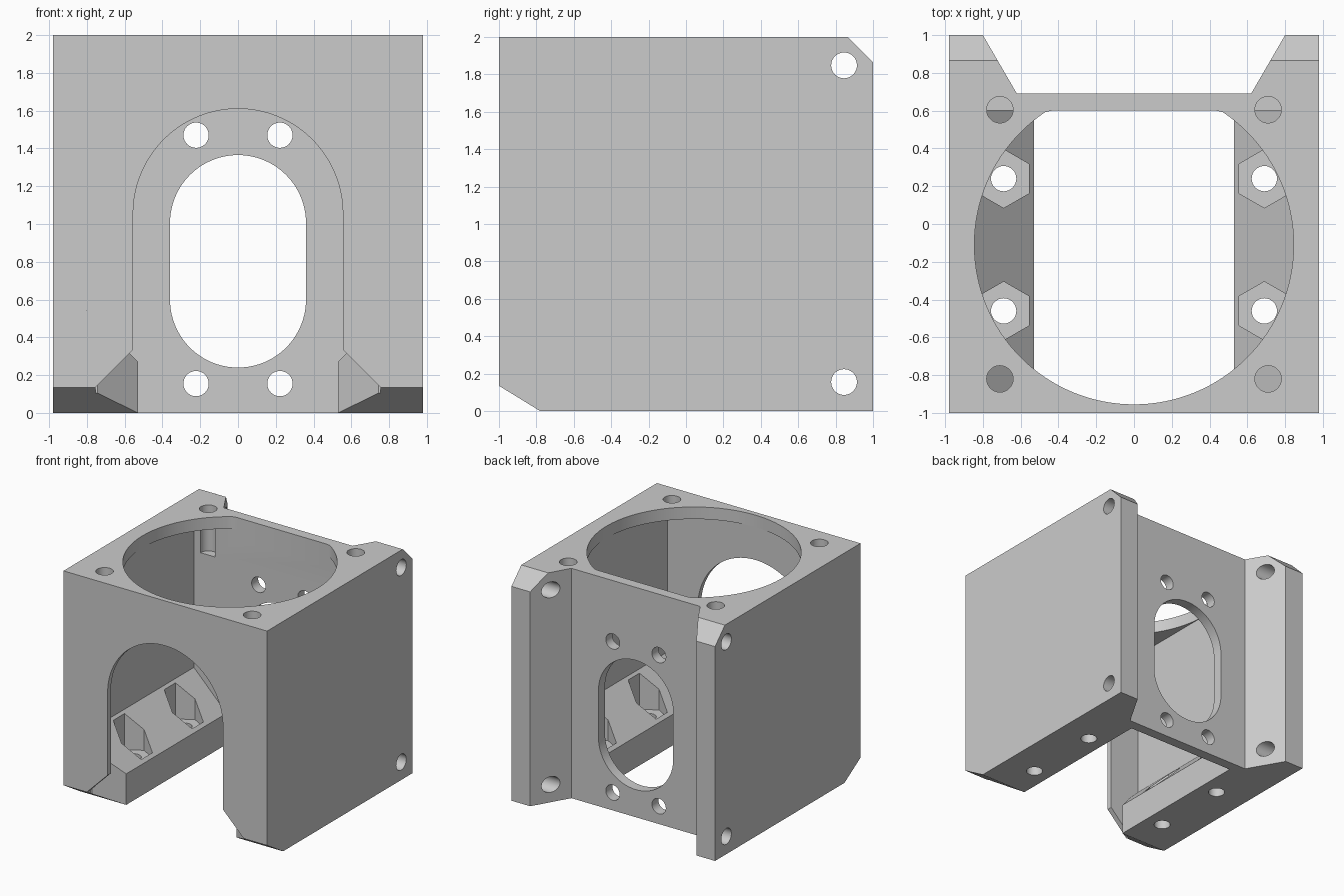
import bpy
import bmesh
from math import cos, sin, pi, radians
from mathutils import Vector

if "Cube" in bpy.data.objects:
    bpy.data.objects.remove(bpy.data.objects["Cube"], do_unlink=True)

grey = bpy.data.materials.new("plain grey")
grey.use_nodes = True
colour = (0.6, 0.6, 0.6, 1)
grey.diffuse_color = colour
grey.node_tree.nodes["Principled BSDF"].inputs["Base Color"].default_value = colour


def prism(name, points, axis, low, high):
    """Extrude a flat outline along one axis."""
    place = {"x": lambda a, b, d: Vector((d, a, b)),
             "y": lambda a, b, d: Vector((a, d, b)),
             "z": lambda a, b, d: Vector((a, b, d))}[axis]
    bm = bmesh.new()
    face = bm.faces.new([bm.verts.new(place(a, b, low)) for a, b in points])
    made = bmesh.ops.extrude_face_region(bm, geom=[face])["geom"]
    moved = [v for v in made if isinstance(v, bmesh.types.BMVert)]
    bmesh.ops.translate(bm, verts=moved, vec=place(0, 0, high - low))
    bmesh.ops.recalc_face_normals(bm, faces=bm.faces)
    mesh = bpy.data.meshes.new(name)
    bm.to_mesh(mesh)
    bm.free()
    mesh.materials.append(grey)
    obj = bpy.data.objects.new(name, mesh)
    bpy.context.collection.objects.link(obj)
    return obj


def arc(cx, cy, r, start, end, steps):
    angles = [radians(start + (end - start) * i / steps) for i in range(steps + 1)]
    return [(cx + r * cos(t), cy + r * sin(t)) for t in angles]


def ring(cx, cy, r, sides=32, turn=0):
    return arc(cx, cy, r, turn, turn + 360, sides)[:-1]


def mirrored(half):
    """Complete a right-hand outline with its mirror image."""
    return half + [(-x, y) for x, y in reversed(half)]


# Block with the lower front and upper rear chamfers
body = prism("mount_block", [(-1, 0.135), (-0.78, 0), (1, 0), (1, 1.865),
                             (0.865, 2), (-1, 2)], "x", -0.98, 0.98)


def cut(points, axis, low, high):
    cutter = prism("cutter", points, axis, low, high)
    cutter.hide_render = True
    mod = body.modifiers.new("cut", "BOOLEAN")
    mod.operation = "DIFFERENCE"
    mod.solver = "EXACT"
    mod.object = cutter
    bpy.context.view_layer.objects.active = body
    bpy.ops.object.modifier_apply(modifier=mod.name)
    bpy.data.objects.remove(cutter, do_unlink=True)


# Rear recess between the two lugs
cut(mirrored([(0.62, 0.69), (0.858, 1.1)]), "z", -0.1, 2.1)

# Inner chamber, leaving the two sloped rails
cut(mirrored([(0.53, -0.1), (0.53, 0.27), (0.845, 0.585), (0.845, 1.895)]),
    "y", -0.955, 0.6)

# Round bore in the top plate, flat at the rear wall
bore = [(x, min(y, 0.6)) for x, y in ring(0, -0.11, 0.845, 128)]
flat = [p for p in bore if p[1] == 0.6]
bore = [p for p in bore if p[1] < 0.6 or p in (flat[0], flat[-1])]
cut(bore, "z", 1.8, 2.1)

# Arched front opening, flared at the foot
cut([(-0.755, -0.1), (0.755, -0.1), (0.755, 0.135), (0.555, 0.335)]
    + arc(0, 1.055, 0.555, 0, 180, 64) + [(-0.555, 0.335), (-0.755, 0.135)],
    "y", -1.1, -0.95)

# Slot in the rear wall
cut(arc(0, 1.005, 0.36, 0, 180, 40) + arc(0, 0.6, 0.36, 180, 360, 40),
    "y", 0.5, 0.8)

for side in (-1, 1):
    # Slanted front ends of the rails
    cut([(side * x, y) for x, y in [(0.5, -0.756), (0.749, -0.955), (0.5, -0.955)]],
        "z", -0.1, 0.6)
    # Nut pockets and bolt holes in the rails
    for y in (-0.46, 0.24):
        cut(ring(side * 0.69, y, 0.155, 6, 30), "z", 0.25, 0.8)
        cut(ring(side * 0.69, y, 0.067), "z", -0.1, 0.4)
    # Screw holes in the top plate
    for y in (-0.82, 0.605):
        cut(ring(side * 0.71, y, 0.07), "z", 1.6, 2.1)
    for z in (0.155, 1.47):
        cut(ring(side * 0.222, z, 0.067), "y", 0.5, 0.8)

# Cross holes through both lugs
for z in (0.155, 1.848):
    cut(ring(0.845, z, 0.069), "x", -1.1, 1.1)

bpy.ops.object.select_all(action="DESELECT")
body.select_set(True)
bpy.context.view_layer.objects.active = body
bpy.ops.object.shade_smooth_by_angle(angle=radians(30))
